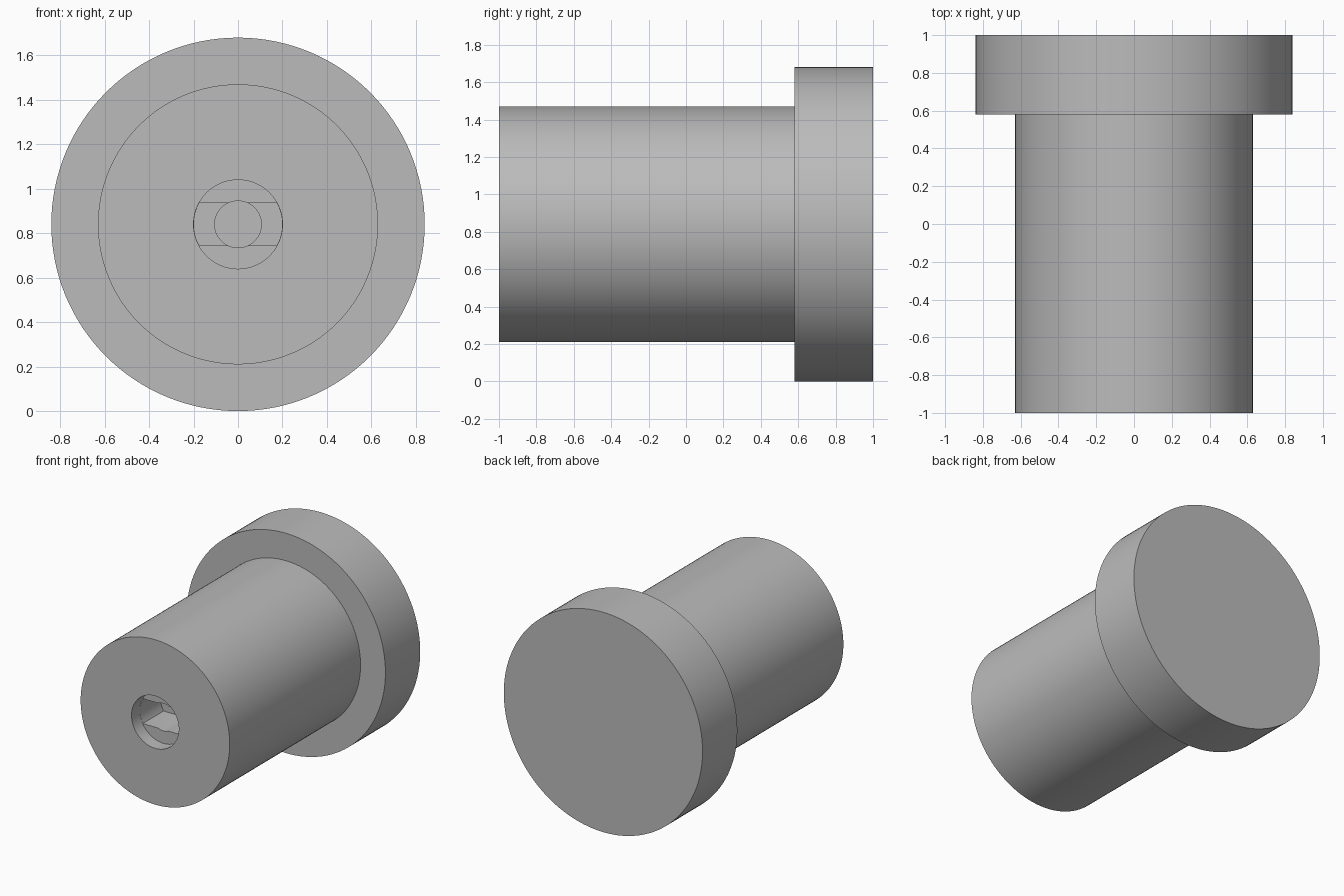
import bpy
import bmesh
import math
from mathutils import Matrix, Vector

if "Cube" in bpy.data.objects:
    bpy.data.objects.remove(bpy.data.objects["Cube"])

AXIS_Z = 0.84
SEGMENTS = 128

grey = bpy.data.materials.new("plain grey")
grey.use_nodes = True
colour = (0.5, 0.5, 0.5, 1)
grey.diffuse_color = colour
grey.node_tree.nodes["Principled BSDF"].inputs["Base Color"].default_value = colour


def make_object(name, bm):
    bmesh.ops.recalc_face_normals(bm, faces=bm.faces)
    mesh = bpy.data.meshes.new(name)
    bm.to_mesh(mesh)
    bm.free()
    mesh.materials.append(grey)
    obj = bpy.data.objects.new(name, mesh)
    bpy.context.collection.objects.link(obj)
    obj.location.z = AXIS_Z
    return obj


def lathe(name, profile):
    """Turn (radius, y) points around the y axis."""
    bm = bmesh.new()
    rings = []
    for radius, y in profile:
        angles = [math.tau * i / SEGMENTS for i in range(SEGMENTS)]
        rings.append([bm.verts.new((radius * math.cos(a), y, radius * math.sin(a)))
                      for a in angles])
    for a, b in zip(rings, rings[1:]):
        for i in range(SEGMENTS):
            j = (i + 1) % SEGMENTS
            bm.faces.new((a[i], a[j], b[j], b[i]))
    bm.faces.new(rings[0])
    bm.faces.new(rings[-1])
    return make_object(name, bm)


def slot_cutter(radius, half_height, y0, y1):
    """Straight slot with ends that follow the round recess."""
    bm = bmesh.new()
    limit = math.asin(half_height / radius)
    points = []
    for start in (0, math.pi):
        for i in range(17):
            a = start - limit + 2 * limit * i / 16
            points.append((radius * math.cos(a), y0, radius * math.sin(a)))
    face = bm.faces.new([bm.verts.new(p) for p in points])
    result = bmesh.ops.extrude_face_region(bm, geom=[face])
    verts = [g for g in result["geom"] if isinstance(g, bmesh.types.BMVert)]
    bmesh.ops.translate(bm, verts=verts, vec=Vector((0, y1 - y0, 0)))
    return make_object("slot_cutter", bm)


# Headed shaft with a stepped round socket in its front end
body = lathe("headed_shaft", [
    (0.105, -0.5), (0.105, -0.9), (0.2, -0.9), (0.2, -1.0),
    (0.63, -1.0), (0.63, 0.58), (0.84, 0.58), (0.84, 1.0),
])

# Cross slot in the floor of the socket
cutter = slot_cutter(0.199, 0.095, -0.95, -0.65)
cutter.hide_render = True
cut = body.modifiers.new("slot", "BOOLEAN")
cut.operation = "DIFFERENCE"
cut.solver = "EXACT"
cut.object = cutter

bpy.ops.object.select_all(action="DESELECT")
body.select_set(True)
bpy.context.view_layer.objects.active = body
bpy.ops.object.modifier_apply(modifier=cut.name)
bpy.data.objects.remove(cutter)
bpy.ops.object.shade_smooth_by_angle(angle=math.radians(30))
